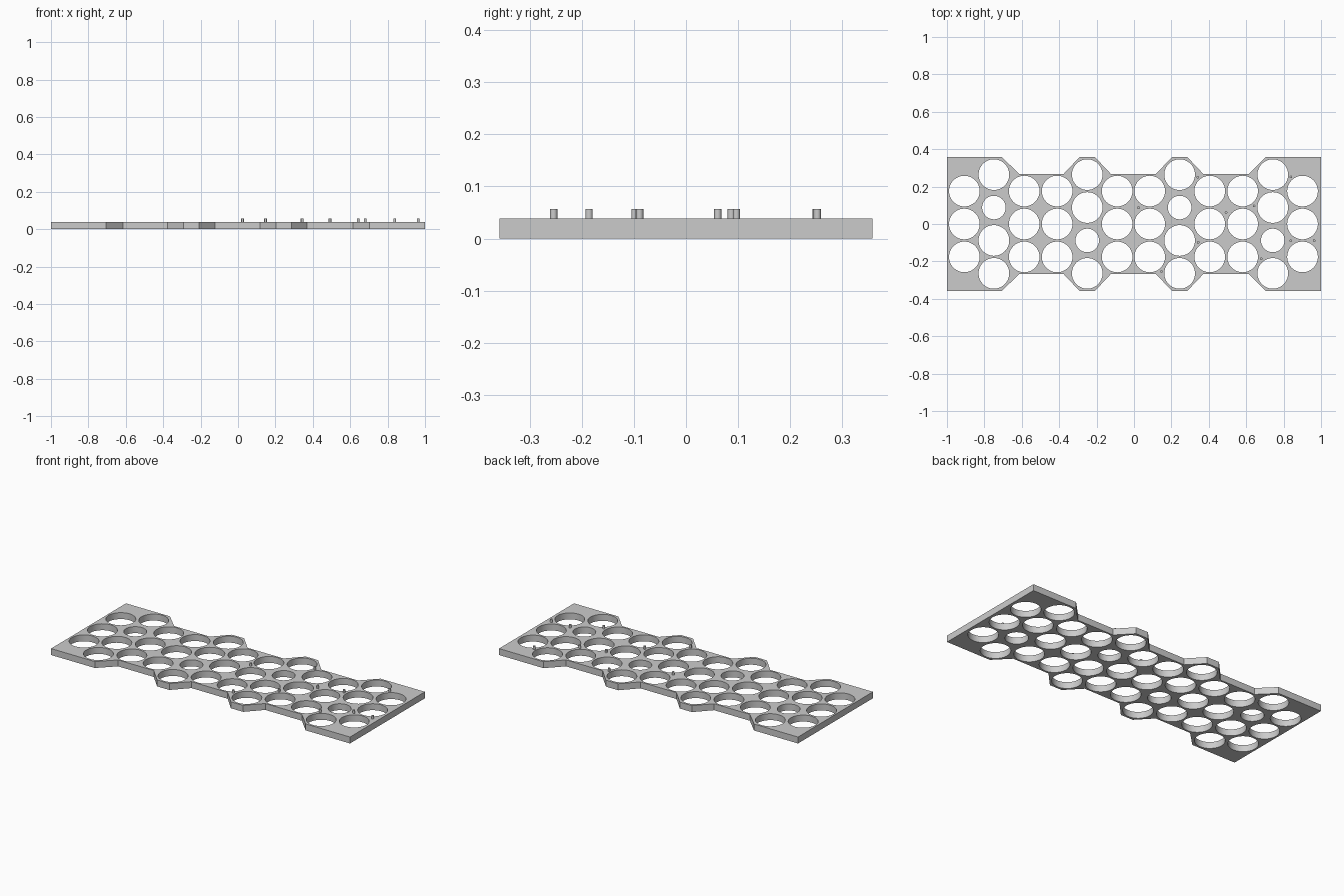
import bpy, bmesh
from math import cos, sin, tau, radians

cube = bpy.data.objects.get("Cube")
if cube:
    bpy.data.objects.remove(cube)

THICK, SHIFT = 0.039, -0.003      # plate thickness, hole pattern offset in x
BIG, SMALL, PITCH = 0.082, 0.063, 0.176

grey = bpy.data.materials.new("light grey")
grey.use_nodes = True
colour = (0.6, 0.6, 0.6, 1)
grey.diffuse_color = colour
grey.node_tree.nodes["Principled BSDF"].inputs["Base Color"].default_value = colour


def finish(name, bm):
    mesh = bpy.data.meshes.new(name)
    bm.to_mesh(mesh)
    bm.free()
    mesh.materials.append(grey)
    obj = bpy.data.objects.new(name, mesh)
    bpy.context.collection.objects.link(obj)
    bpy.ops.object.select_all(action='DESELECT')
    obj.select_set(True)
    bpy.context.view_layer.objects.active = obj
    bpy.ops.object.shade_smooth_by_angle(angle=radians(30))
    return obj


def add_loop(bm, points):
    verts = [bm.verts.new((x, y, 0)) for x, y in points]
    for a, b in zip(verts, verts[1:] + verts[:1]):
        bm.edges.new((a, b))


def circle(cx, cy, r, n=48):
    return [(cx + r * cos(tau * i / n), cy + r * sin(tau * i / n)) for i in range(n)]


# Plate outline: wide ends and two wide bumps joined by narrower stretches
WIDE, NARROW = 0.358, 0.268
half = [(-1, WIDE), (-0.706, WIDE), (-0.615, NARROW)]
for cx in (-0.247, 0.247):
    half += [(cx + SHIFT - 0.126, NARROW), (cx + SHIFT - 0.041, WIDE),
             (cx + SHIFT + 0.041, WIDE), (cx + SHIFT + 0.126, NARROW)]
half += [(0.615, NARROW), (0.703, WIDE), (1, WIDE)]

bm = bmesh.new()
add_loop(bm, half + [(x, -y) for x, y in reversed(half)])

# Columns of three holes
for x in (0.087, 0.408, 0.584, 0.904):
    for side in (-1, 1):
        for row in (-1, 0, 1):
            add_loop(bm, circle(side * x + SHIFT, row * PITCH, BIG))

# Columns of four holes, one of them small, alternating in pairs
for x, small_row in ((-0.746, 0.5), (-0.247, -0.5), (0.247, 0.5), (0.745, -0.5)):
    for row in (-1.5, -0.5, 0.5, 1.5):
        r = SMALL if row == small_row else BIG
        add_loop(bm, circle(x + SHIFT, row * PITCH, r))

# Fill the sheet around the holes and give it thickness
bmesh.ops.triangle_fill(bm, edges=bm.edges[:], use_beauty=True)
raised = bmesh.ops.extrude_face_region(bm, geom=bm.faces[:], use_keep_orig=True)
top = [g for g in raised["geom"] if isinstance(g, bmesh.types.BMVert)]
bmesh.ops.translate(bm, verts=top, vec=(0, 0, THICK))
bmesh.ops.recalc_face_normals(bm, faces=bm.faces[:])
bmesh.ops.dissolve_limit(bm, angle_limit=radians(0.5), verts=[], edges=bm.edges[:])
bmesh.ops.triangulate(bm, faces=[f for f in bm.faces if len(f.verts) > 4])
finish("perforated_plate", bm)

# Small pins standing on the plate
pins = [(0.34, 0.25), (0.024, 0.087), (0.492, 0.061), (0.642, 0.097), (0.839, 0.252),
        (0.343, -0.098), (0.68, -0.186), (0.147, -0.254), (0.838, -0.09), (0.963, -0.089)]
PIN_TOP = 0.057
for i, (x, y) in enumerate(pins, 1):
    bm = bmesh.new()
    bmesh.ops.create_cone(bm, cap_ends=True, segments=16, radius1=0.007, radius2=0.007,
                          depth=PIN_TOP - THICK + 0.004)
    pin = finish(f"pin_{i}", bm)
    pin.location = (x, y, (PIN_TOP + THICK - 0.004) / 2)
